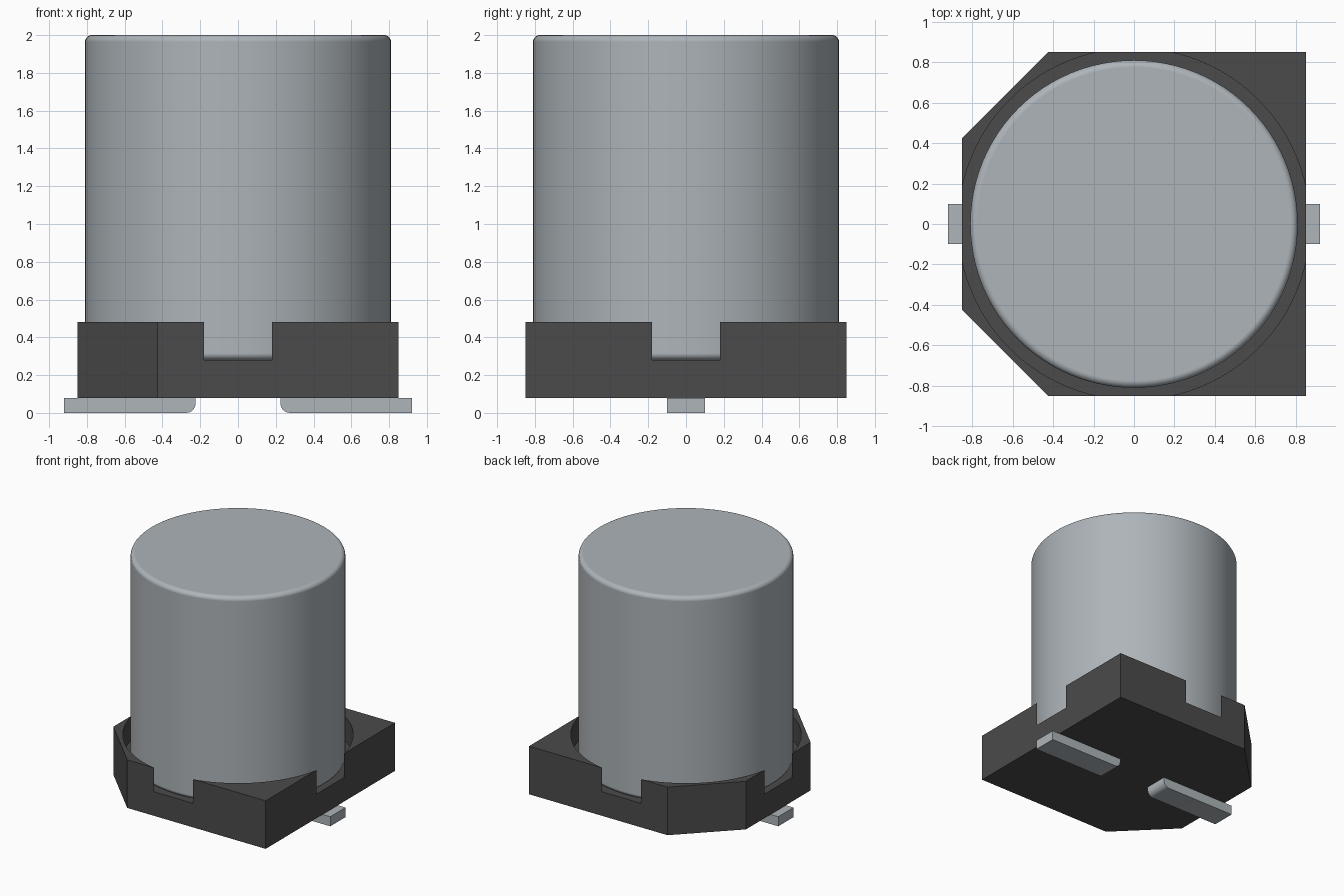
import bpy, bmesh, math

if "Cube" in bpy.data.objects:
    bpy.data.objects.remove(bpy.data.objects["Cube"], do_unlink=True)


def material(name, rgb):
    m = bpy.data.materials.new(name)
    m.use_nodes = True
    m.diffuse_color = (*rgb, 1)
    m.node_tree.nodes["Principled BSDF"].inputs["Base Color"].default_value = (*rgb, 1)
    return m


def prism(name, outline, vector, mat):
    """Solid made by sweeping a closed 3D outline along a vector."""
    bm = bmesh.new()
    face = bm.faces.new([bm.verts.new(p) for p in outline])
    ext = bmesh.ops.extrude_face_region(bm, geom=[face])
    bmesh.ops.translate(bm, vec=vector,
                        verts=[v for v in ext["geom"] if isinstance(v, bmesh.types.BMVert)])
    bmesh.ops.recalc_face_normals(bm, faces=bm.faces)
    mesh = bpy.data.meshes.new(name)
    bm.to_mesh(mesh)
    bm.free()
    mesh.materials.append(mat)
    obj = bpy.data.objects.new(name, mesh)
    bpy.context.collection.objects.link(obj)
    return obj


def cylinder(name, radius, z0, z1, mat):
    bpy.ops.mesh.primitive_cylinder_add(vertices=96, radius=radius, depth=z1 - z0,
                                        location=(0, 0, (z0 + z1) / 2))
    obj = bpy.context.object
    obj.name = name
    obj.data.materials.append(mat)
    return obj


def smooth(obj, degrees):
    bpy.ops.object.select_all(action='DESELECT')
    obj.select_set(True)
    bpy.context.view_layer.objects.active = obj
    bpy.ops.object.shade_smooth_by_angle(angle=math.radians(degrees))


metal = material("aluminium", (0.42, 0.46, 0.49))
plastic = material("black plastic", (0.07, 0.07, 0.07))

# Base plate: square with two corners cut off on the right-hand side
H, C = 0.85, 0.425
outline = [(-C, -H), (H, -H), (H, H), (-C, H), (-H, C), (-H, -C)]
base = prism("base", [(x, y, 0.08) for x, y in outline], (0, 0, 0.4), plastic)

# Round recess, slightly wider than the base, which opens a notch in each side
cutter = cylinder("recess_cutter", 0.869, 0.28, 0.7, plastic)
cutter.hide_render = True
cut = base.modifiers.new("recess", 'BOOLEAN')
cut.operation, cut.solver, cut.object = 'DIFFERENCE', 'EXACT', cutter
smooth(base, 30)
bpy.ops.object.modifier_apply(modifier="recess")
bpy.data.objects.remove(cutter, do_unlink=True)
smooth(base, 30)

# Can with rounded rims
can = cylinder("can", 0.81, 0.28, 2.0, metal)
bpy.ops.object.shade_smooth()
rim = can.modifiers.new("rounded_rims", 'BEVEL')
rim.width, rim.segments, rim.harden_normals = 0.035, 5, True
rim.limit_method, rim.angle_limit = 'ANGLE', math.radians(40)

# Leads: flat bars with a rounded lower inner edge
R = 0.05
for name, s in (("left_lead", 1), ("right_lead", -1)):
    arc = [(0.225 + R - R * math.cos(a), R - R * math.sin(a))
           for a in (math.radians(15 * i) for i in range(7))]
    side = [(0.92, 0.0), (0.92, 0.08), (0.225, 0.08)] + arc
    lead = prism(name, [(s * x, -0.1, z) for x, z in side], (0, 0.2, 0), metal)
    smooth(lead, 30)
